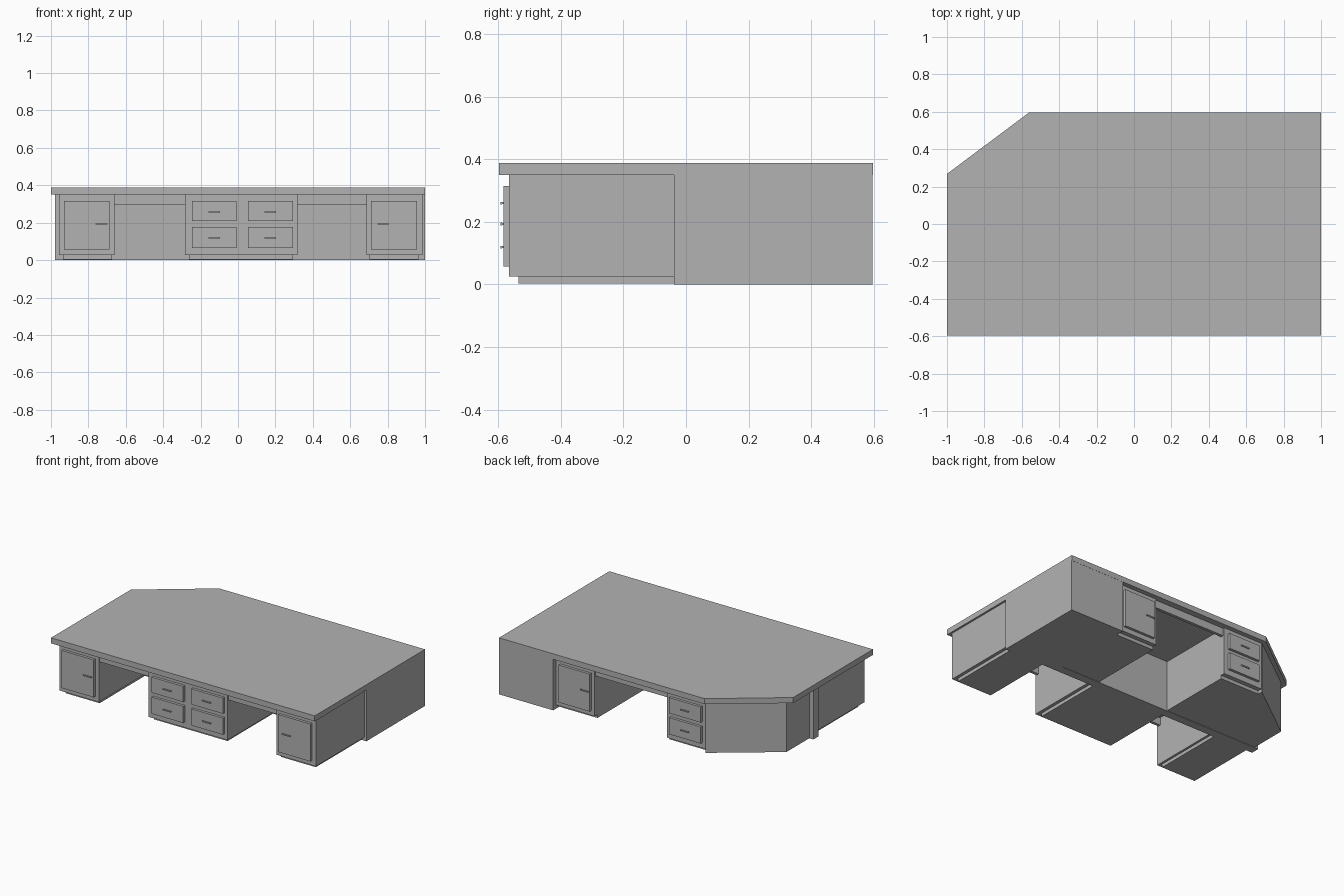
import bpy, bmesh

if "Cube" in bpy.data.objects:
    bpy.data.objects.remove(bpy.data.objects["Cube"])

TOP, UNDER, KICK = 0.388, 0.35, 0.026

# Mid grey paint
GREY = bpy.data.materials.new("grey_paint")
GREY.diffuse_color = (0.45, 0.45, 0.45, 1)
GREY.use_nodes = True
GREY.node_tree.nodes["Principled BSDF"].inputs["Base Color"].default_value = GREY.diffuse_color


def prism(name, pts, z0, z1):
    """Extrude a plan outline between two heights."""
    bm = bmesh.new()
    face = bm.faces.new([bm.verts.new((x, y, z0)) for x, y in pts])
    ext = bmesh.ops.extrude_face_region(bm, geom=[face])
    for v in ext["geom"]:
        if isinstance(v, bmesh.types.BMVert):
            v.co.z = z1
    bmesh.ops.recalc_face_normals(bm, faces=bm.faces)
    me = bpy.data.meshes.new(name)
    bm.to_mesh(me)
    bm.free()
    me.materials.append(GREY)
    ob = bpy.data.objects.new(name, me)
    bpy.context.collection.objects.link(ob)
    return ob


def box(name, x0, x1, y0, y1, z0, z1):
    return prism(name, [(x0, y0), (x1, y0), (x1, y1), (x0, y1)], z0, z1)


def cabinet(name, x0, x1, side, inner, in0=0.022, in1=0.022):
    """Cabinet body with a recessed toe kick; side is -1 front, 1 back."""
    ya, yb = sorted((inner, side * 0.565))
    box(name + "_body", x0, x1, ya, yb, KICK, UNDER)
    ya, yb = sorted((inner, side * 0.535))
    box(name + "_toe_kick", x0 + in0, x1 - in1, ya, yb, 0.003, KICK)


def panel(name, x0, x1, z0, z1, side, hx, hz):
    """Raised drawer or door front with a slim bar handle."""
    ya, yb = sorted((side * 0.564, side * 0.583))
    box(name, x0, x1, ya, yb, z0, z1)
    ya, yb = sorted((side * 0.587, side * 0.592))
    box(name + "_handle", hx - 0.031, hx + 0.031, ya, yb, hz - 0.004, hz + 0.004)
    ya, yb = sorted((side * 0.582, side * 0.588))
    for i, dx in enumerate((-0.026, 0.026)):
        box(f"{name}_handle_post_{i}", hx + dx - 0.004, hx + dx + 0.004,
            ya, yb, hz - 0.003, hz + 0.003)


def drawers(name, x0, x1, side):
    """Stack of two drawer fronts."""
    for i, (z0, z1) in enumerate(((0.064, 0.178), (0.208, 0.315))):
        panel(f"{name}_{i}", x0, x1, z0, z1, side, (x0 + x1) / 2, (z0 + z1) / 2 - 0.002)


# Worktop with one clipped corner
prism("worktop", [(-1, -0.597), (1, -0.597), (1, 0.597), (-0.56, 0.597), (-1, 0.268)],
      UNDER, TOP)

# Central divider and solid end block
box("divider_wall", -0.979, 0.6, -0.038, 0.02, 0, UNDER)
box("end_block", 0.59, 1.0, -0.038, 0.596, 0, UNDER)

# Front cabinets
cabinet("front_left_cabinet", -0.957, -0.66, -1, -0.038, 0.022, 0.015)
cabinet("front_middle_cabinet", -0.283, 0.317, -1, -0.038)
cabinet("front_right_cabinet", 0.687, 0.987, -1, -0.038, 0.015, 0.022)
panel("front_left_door", -0.93, -0.686, 0.058, 0.315, -1, -0.73, 0.193)
panel("front_right_door", 0.712, 0.957, 0.058, 0.315, -1, 0.777, 0.193)
drawers("front_left_drawer", -0.247, -0.007, -1)
drawers("front_right_drawer", 0.054, 0.293, -1)

# Back cabinets and angled corner block
cabinet("back_door_cabinet", 0.297, 0.592, 1, 0.02, 0.0, 0.0)
panel("back_door", 0.322, 0.557, 0.058, 0.315, 1, 0.36, 0.193)
cabinet("back_drawer_cabinet", -0.548, -0.25, 1, 0.02, 0.0, 0.0)
drawers("back_drawer", -0.52, -0.28, 1)
prism("angled_corner_block", [(-0.952, 0.02), (-0.548, 0.02), (-0.548, 0.57), (-0.952, 0.272)],
      0.003, UNDER)

# Aprons over the knee holes
for name, x0, x1, s in (("front_left", -0.66, -0.283, -1),
                        ("front_right", 0.317, 0.687, -1),
                        ("back", -0.25, 0.297, 1)):
    ya, yb = sorted((s * 0.535, s * 0.555))
    box(name + "_apron", x0, x1, ya, yb, 0.298, UNDER)
